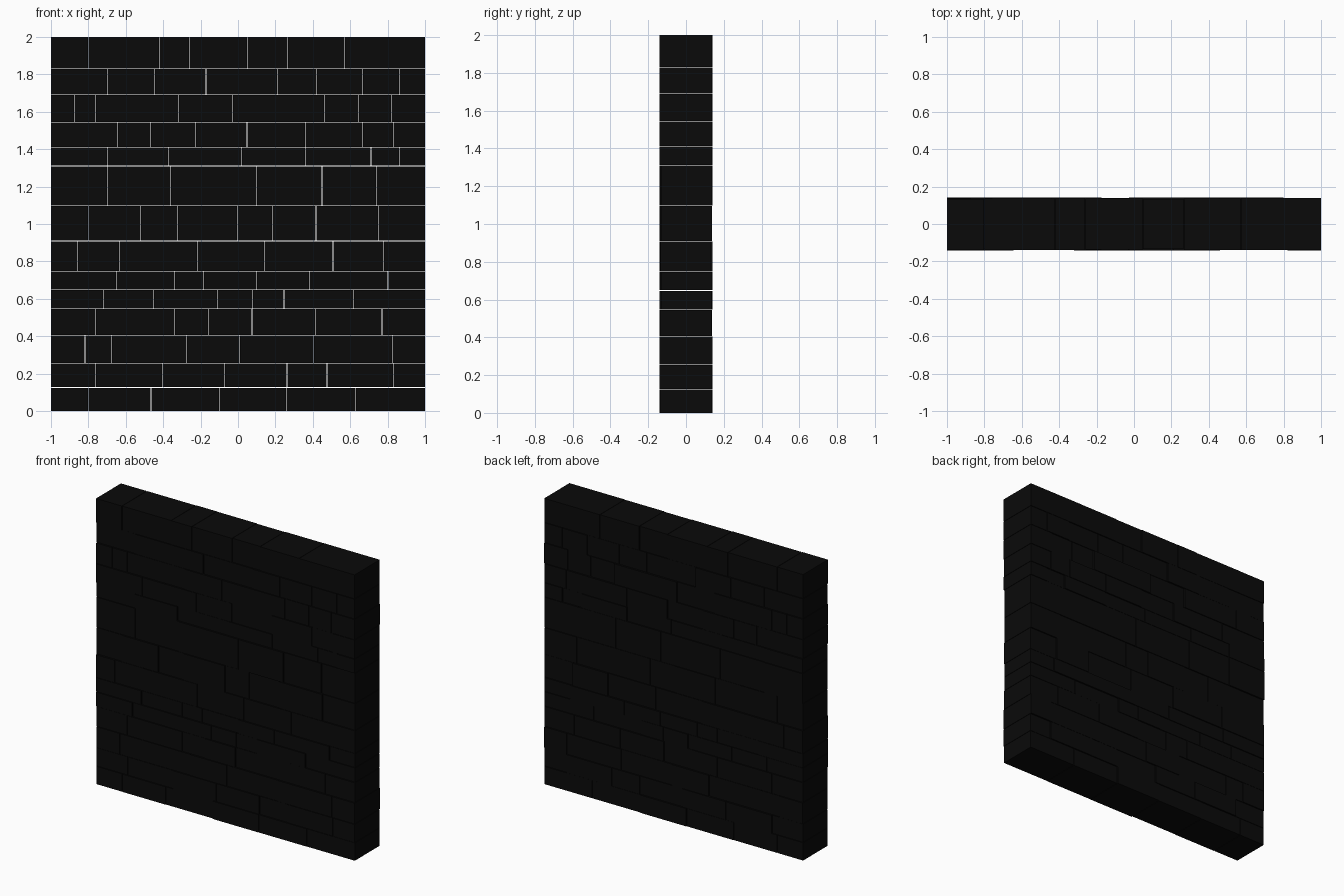
import bpy, bmesh, random

random.seed(4)
GAP = 0.003

# course tops, and vertical joints in each course
courses = [
    (0.126, [-0.80, -0.465, -0.10, 0.257, 0.63]),
    (0.256, [-0.76, -0.405, -0.07, 0.262, 0.476, 0.83]),
    (0.405, [-0.818, -0.674, -0.273, 0.01, 0.406, 0.824]),
    (0.546, [-0.76, -0.337, -0.16, 0.075, 0.412, 0.77]),
    (0.648, [-0.72, -0.45, -0.112, 0.08, 0.246, 0.62]),
    (0.748, [-0.65, -0.337, -0.182, 0.10, 0.38, 0.802]),
    (0.909, [-0.856, -0.636, -0.219, 0.14, 0.508, 0.78]),
    (1.097, [-0.80, -0.519, -0.321, -0.005, 0.182, 0.417, 0.75]),
    (1.310, [-0.70, -0.36, 0.10, 0.449, 0.74]),
    (1.411, [-0.70, -0.374, 0.021, 0.36, 0.711, 0.861]),
    (1.545, [-0.642, -0.467, -0.225, 0.048, 0.36, 0.668, 0.829]),
    (1.690, [-0.876, -0.76, -0.316, -0.027, 0.46, 0.645, 0.82]),
    (1.831, [-0.70, -0.444, -0.171, 0.209, 0.422, 0.668, 0.861]),
    (2.000, [-0.80, -0.42, -0.26, 0.05, 0.266, 0.57]),
]

stone = bpy.data.materials.new("dark_stone")
stone.diffuse_color = (0.003, 0.003, 0.003, 1)


def add_block(bm, x0, x1, y0, y1, z0, z1):
    for v in bmesh.ops.create_cube(bm, size=1)["verts"]:
        v.co.x = x1 if v.co.x > 0 else x0
        v.co.y = y1 if v.co.y > 0 else y0
        v.co.z = z1 if v.co.z > 0 else z0


# one object per course, blocks standing slightly proud of each other
bottom = 0.0
for i, (top, joints) in enumerate(courses):
    bm = bmesh.new()
    edges = [-1.0] + joints + [1.0]
    for a, b in zip(edges, edges[1:]):
        x0 = a if a == -1 else a + GAP / 2
        x1 = b if b == 1 else b - GAP / 2
        z0 = bottom + (GAP / 2 if i else 0)
        z1 = top - (GAP / 2 if i < len(courses) - 1 else 0)
        add_block(bm, x0, x1, -random.uniform(0.133, 0.141),
                  random.uniform(0.133, 0.141), z0, z1)
    mesh = bpy.data.meshes.new(f"block_course_{i + 1}")
    bm.to_mesh(mesh)
    bm.free()
    mesh.materials.append(stone)
    bpy.context.collection.objects.link(bpy.data.objects.new(mesh.name, mesh))
    bottom = top
